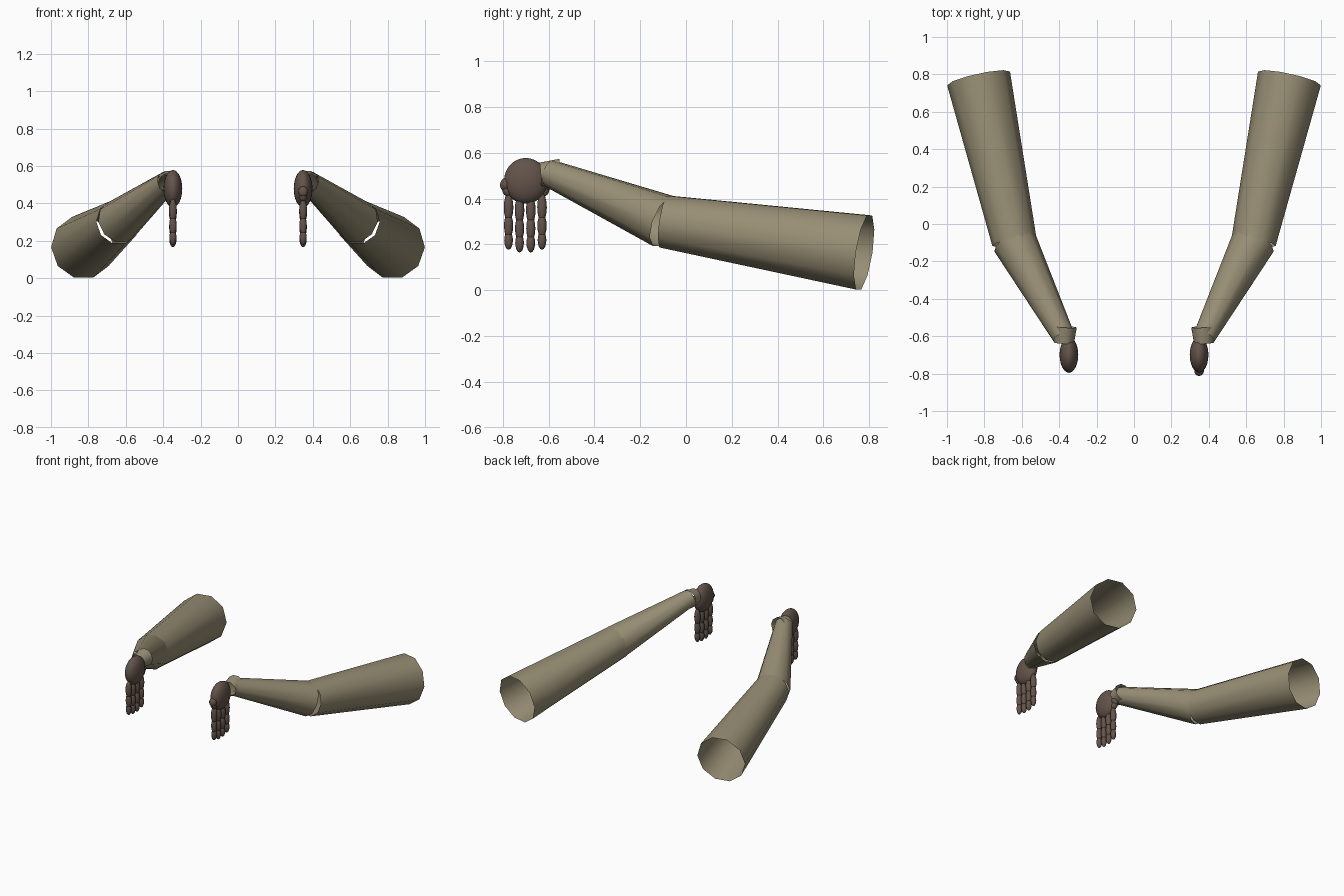
import bpy, bmesh, math
from mathutils import Vector, Matrix

if "Cube" in bpy.data.objects:
    bpy.data.objects.remove(bpy.data.objects["Cube"])


def material(name, colour):
    m = bpy.data.materials.new(name)
    m.diffuse_color = (*colour, 1)
    m.use_nodes = True
    m.node_tree.nodes["Principled BSDF"].inputs["Base Color"].default_value = m.diffuse_color
    return m


SLEEVE = material("khaki cloth", (0.31, 0.27, 0.175))
SKIN = material("dark brown skin", (0.125, 0.088, 0.070))


def finish(bm, name, mat):
    bmesh.ops.recalc_face_normals(bm, faces=bm.faces)
    me = bpy.data.meshes.new(name)
    bm.to_mesh(me)
    bm.free()
    me.materials.append(mat)
    me.shade_smooth()
    ob = bpy.data.objects.new(name, me)
    bpy.context.collection.objects.link(ob)
    return ob


def tube(name, a, b, ra, rb, sides=10):
    """Open tapered tube from a to b."""
    a, b = Vector(a), Vector(b)
    axis = (b - a).normalized()
    u = axis.cross(Vector((0, 0, 1))).normalized()
    v = u.cross(axis)
    bm = bmesh.new()
    rings = []
    for c, r in ((a, ra), (b, rb)):
        rings.append([bm.verts.new(c + r * (u * math.cos(t) + v * math.sin(t)))
                      for t in (2 * math.pi * i / sides for i in range(sides))])
    for i in range(sides):
        j = (i + 1) % sides
        bm.faces.new((rings[0][i], rings[0][j], rings[1][j], rings[1][i]))
    finish(bm, name, SLEEVE)


def ellipsoids(name, blobs, segs=12, rings=8):
    """Chain of ellipsoids: (centre, radii, tilt about x)."""
    bm = bmesh.new()
    for c, r, tilt in blobs:
        mat = Matrix.Translation(c) @ Matrix.Rotation(tilt, 4, 'X') @ Matrix.Diagonal((*r, 1))
        bmesh.ops.create_uvsphere(bm, u_segments=segs, v_segments=rings, radius=1, matrix=mat)
    finish(bm, name, SKIN)


for side, s in (("right", 1), ("left", -1)):
    elbow = (s * 0.64, -0.092, 0.30)
    # sleeve pieces, open at both ends
    tube(side + "_upper_sleeve", (s * 0.831, 0.778, 0.165), elbow, 0.172, 0.12)
    tube(side + "_forearm_sleeve", elbow, (s * 0.377, -0.60, 0.513), 0.12, 0.06)
    tube(side + "_cuff", (s * 0.37, -0.55, 0.513), (s * 0.374, -0.637, 0.507), 0.064, 0.053)

    # palm
    hx = s * 0.348
    ellipsoids(side + "_palm", [((hx, -0.70, 0.478), (0.05, 0.095, 0.10), 0)], 24, 16)

    # four jointed fingers hanging down
    for i, (y, tip) in enumerate(((-0.775, 0.177), (-0.727, 0.165), (-0.678, 0.165), (-0.629, 0.177))):
        blobs = [((hx, y, tip + 0.185), (0.021, 0.021, 0.062), 0),
                 ((hx, y, tip + 0.105), (0.020, 0.020, 0.056), 0),
                 ((hx, y, tip + 0.042), (0.019, 0.019, 0.042), 0)]
        ellipsoids(f"{side}_finger_{i + 1}", blobs)

    # stubby thumb on the edge of the palm
    ty = -0.70 - s * 0.088
    ellipsoids(side + "_thumb",
               [((hx, ty, 0.463), (0.026, 0.024, 0.030), s * -0.3),
                ((hx, ty + s * 0.006, 0.435), (0.021, 0.020, 0.028), s * 0.4)])
